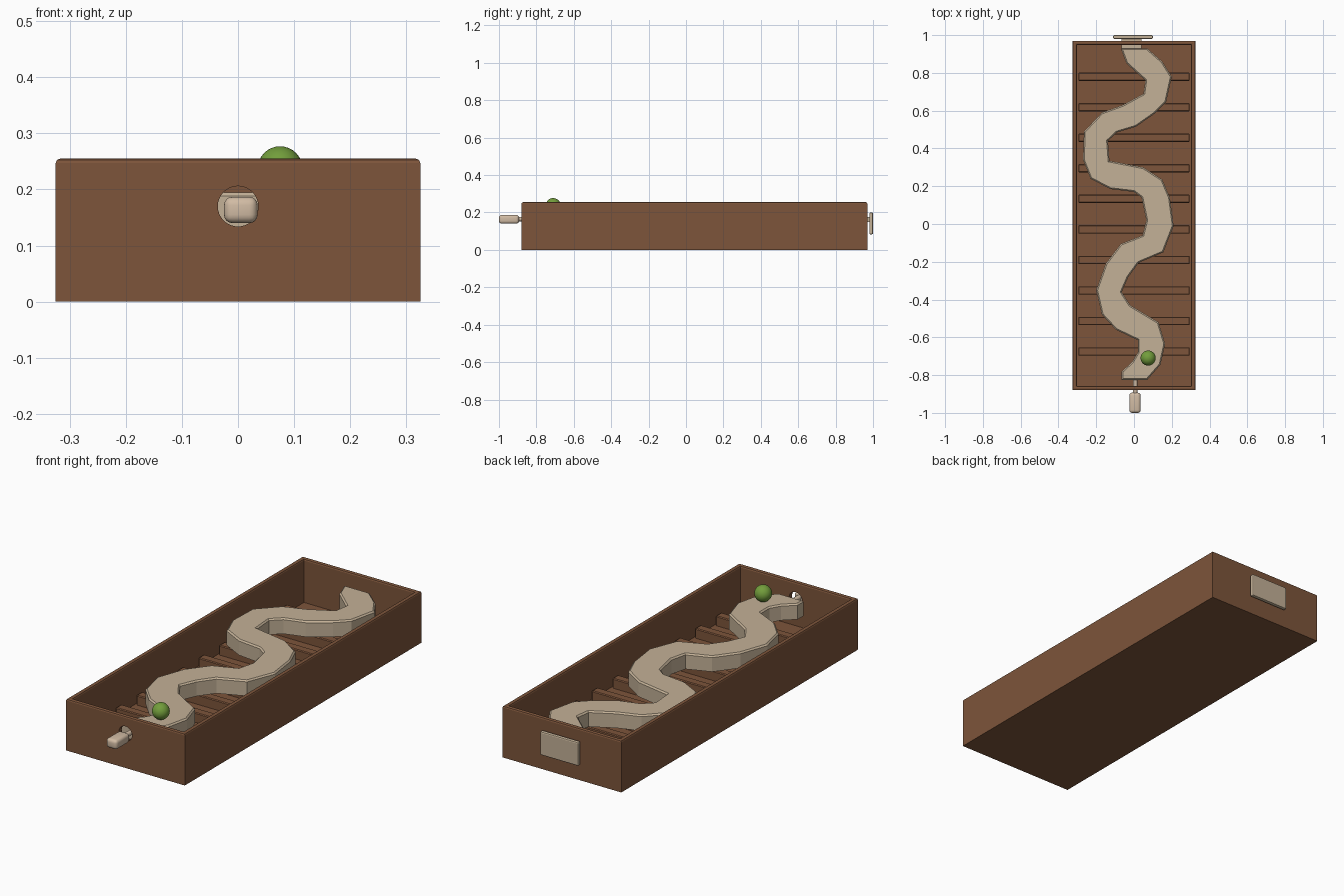
import bpy, bmesh
from mathutils import Matrix

if "Cube" in bpy.data.objects:
    bpy.data.objects.remove(bpy.data.objects["Cube"])


def material(name, rgb):
    m = bpy.data.materials.new(name)
    m.diffuse_color = (*rgb, 1)
    m.use_nodes = True
    m.node_tree.nodes["Principled BSDF"].inputs["Base Color"].default_value = m.diffuse_color
    return m


wood = material("brown wood", (0.205, 0.09, 0.043))
cream = material("cream path", (0.55, 0.44, 0.31))
pale = material("pale handle", (0.64, 0.50, 0.37))
green = material("green ball", (0.17, 0.34, 0.045))


def finish(bm, name, mat, smooth=None):
    bmesh.ops.recalc_face_normals(bm, faces=bm.faces)
    me = bpy.data.meshes.new(name)
    bm.to_mesh(me)
    bm.free()
    me.materials.append(mat)
    ob = bpy.data.objects.new(name, me)
    bpy.context.collection.objects.link(ob)
    if smooth:
        bpy.ops.object.select_all(action='DESELECT')
        bpy.context.view_layer.objects.active = ob
        ob.select_set(True)
        bpy.ops.object.shade_smooth_by_angle(angle=smooth)
    return ob


def box_bm(lo, hi):
    bm = bmesh.new()
    size = [b - a for a, b in zip(lo, hi)]
    mid = [(a + b) / 2 for a, b in zip(lo, hi)]
    bmesh.ops.create_cube(bm, size=1, matrix=Matrix.Translation(mid) @ Matrix.Diagonal((*size, 1)))
    return bm


def bevel(bm, edges, width, segments):
    bmesh.ops.bevel(bm, geom=edges, offset=width, segments=segments, profile=0.5, affect='EDGES')


def box(name, lo, hi, mat, width=0, segments=2):
    bm = box_bm(lo, hi)
    if width:
        bevel(bm, bm.edges[:], width, segments)
    return finish(bm, name, mat, 0.6 if segments > 2 else None)


def cylinder_bm(r, y0, y1, x, z, n):
    bm = bmesh.new()
    m = Matrix.Translation((x, (y0 + y1) / 2, z)) @ Matrix.Rotation(1.5707963, 4, 'X')
    bmesh.ops.create_cone(bm, cap_ends=True, segments=n, radius1=r, radius2=r, depth=y1 - y0, matrix=m)
    return bm


# open tray: inset top pushed down to the floor, rim edges softened
RIM, FLOOR = 0.255, 0.04
bm = box_bm((-0.325, -0.88, 0), (0.325, 0.97, RIM))
top = max(bm.faces, key=lambda f: f.calc_center_median().z)
bmesh.ops.inset_region(bm, faces=[top], thickness=0.032)
inner = bmesh.ops.extrude_discrete_faces(bm, faces=[top])["faces"][0]
for v in inner.verts:
    v.co.z = FLOOR
bevel(bm, [e for e in bm.edges if all(v.co.z > RIM - 0.001 for v in e.verts)
           and len({f for f in e.link_faces if abs(f.normal.z) < 0.5}) == 1], 0.008, 2)
tray = finish(bm, "tray", wood)

# round hole through the front wall
cutter = finish(cylinder_bm(0.036, -0.95, -0.84, 0, 0.17, 32), "hole_cutter", wood)
cutter.hide_render = True
mod = tray.modifiers.new("hole", 'BOOLEAN')
mod.operation, mod.object, mod.solver = 'DIFFERENCE', cutter, 'EXACT'
bpy.context.view_layer.objects.active = tray
bpy.ops.object.modifier_apply(modifier=mod.name)
bpy.data.objects.remove(cutter)

# cross slats on the floor
for i in range(10):
    y = 0.78 - i * 0.1617
    box(f"floor_slat_{i + 1}", (-0.295, y - 0.022, FLOOR - 0.01), (0.295, y + 0.022, 0.088), wood, 0.004, 1)

# winding path: left and right outlines, extruded with a chamfered top
left = [(-.07, .93), (-.04, .85), (.06, .76), (.05, .69), (-.06, .63), (-.17, .59), (-.265, .49),
        (-.27, .34), (-.23, .24), (-.125, .185), (0, .17), (.04, .14), (.065, .02), (.045, -.06),
        (-.07, -.105), (-.15, -.21), (-.2, -.35), (-.17, -.48), (-.095, -.56), (.02, -.615),
        (.02, -.68), (-.01, -.73), (-.065, -.78), (-.065, -.825)]
right = [(.07, .93), (.15, .86), (.2, .78), (.17, .645), (.11, .585), (.01, .515), (-.09, .485),
         (-.138, .44), (-.13, .335), (.05, .3), (.15, .235), (.19, .14), (.21, -.01), (.155, -.15),
         (.025, -.205), (-.03, -.28), (-.065, -.36), (-.02, -.43), (.13, -.52), (.165, -.635),
         (.14, -.745), (.07, -.825)]
bm = bmesh.new()
base = bm.faces.new([bm.verts.new((x, y, 0.118)) for x, y in left + right[::-1]])
ext = bmesh.ops.extrude_face_region(bm, geom=[base], use_keep_orig=True)["geom"]
for v in ext:
    if isinstance(v, bmesh.types.BMVert):
        v.co.z = 0.195
bmesh.ops.recalc_face_normals(bm, faces=bm.faces)
bevel(bm, [e for e in bm.edges if all(v.co.z > 0.19 for v in e.verts)], 0.007, 1)
finish(bm, "winding_path", cream)

# ball resting on the path
bm = bmesh.new()
bmesh.ops.create_uvsphere(bm, u_segments=32, v_segments=16, radius=0.04,
                          matrix=Matrix.Translation((0.075, -0.71, 0.237)))
finish(bm, "ball", green, 1.0)

# front pull handle and its rod
box("front_knob", (-0.025, -1.0, 0.14), (0.035, -0.893, 0.187), pale, 0.015, 4)
finish(cylinder_bm(0.012, -0.9, -0.815, 0.006, 0.165, 16), "front_rod", pale, 0.6)

# back plate with the tab that joins it to the path
box("back_plate", (-0.11, 0.98, 0.083), (0.10, 1.0, 0.2), cream, 0.006, 2)
box("back_tab", (-0.065, 0.92, 0.15), (0.04, 0.985, 0.175), cream)
